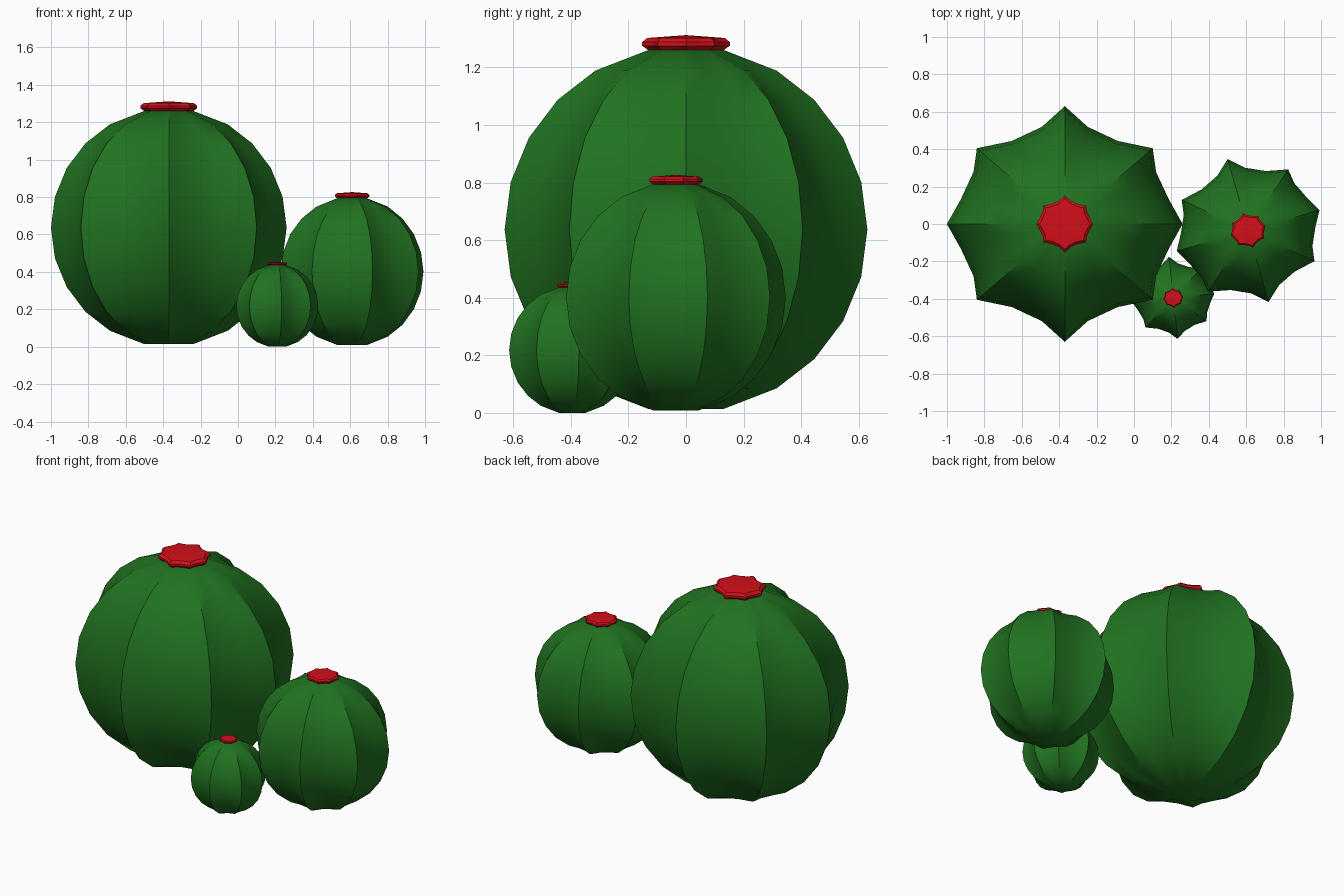
import bpy, bmesh
from math import sin, cos, radians

if "Cube" in bpy.data.objects:
    bpy.data.objects.remove(bpy.data.objects["Cube"])

def material(name, rgb):
    m = bpy.data.materials.new(name)
    m.diffuse_color = (*rgb, 1)
    m.use_nodes = True
    m.node_tree.nodes["Principled BSDF"].inputs["Base Color"].default_value = m.diffuse_color
    return m

GREEN = material("cactus_green", (0.015, 0.17, 0.015))
RED = material("flower_red", (0.65, 0.005, 0.01))

# Ribbed cross-section: one quarter, mirrored into an eight-pointed outline
quarter = [(0.63, 0), (0.557, 0.13), (0.488, 0.278), (0.47, 0.405), (0.283, 0.444), (0.123, 0.519)]
half = quarter + [(0, 0.63)] + [(-x, y) for x, y in reversed(quarter)]
outline = [(x / 0.63, y / 0.63) for x, y in half + [(x, -y) for x, y in reversed(half[1:-1])]]

# Loft the outline through (radius, z) rings and close both ends
def ribbed_solid(name, profile, mat, loc, scale, turn, crown=0):
    bm = bmesh.new()
    rings = [[bm.verts.new((r * x, r * y, z)) for x, y in outline] for r, z in profile]
    n = len(outline)
    for a, b in zip(rings, rings[1:]):
        for i in range(n):
            j = (i + 1) % n
            bm.faces.new((a[i], a[j], b[j], b[i]))
    for ring, lift, top in ((rings[0], 0, False), (rings[-1], crown, True)):
        c = bm.verts.new((0, 0, ring[0].co.z + lift))
        for i in range(n):
            j = (i + 1) % n
            bm.faces.new((ring[i], ring[j], c) if top else (ring[j], ring[i], c))
    me = bpy.data.meshes.new(name)
    bm.to_mesh(me)
    bm.free()
    me.materials.append(mat)
    ob = bpy.data.objects.new(name, me)
    bpy.context.collection.objects.link(ob)
    ob.location = loc
    ob.scale = (scale,) * 3
    ob.rotation_euler.z = radians(turn)
    bpy.ops.object.select_all(action='DESELECT')
    ob.select_set(True)
    bpy.context.view_layer.objects.active = ob
    bpy.ops.object.shade_smooth_by_angle(angle=radians(30))

# Round body and flat star-shaped flower
angles = [12] + list(range(30, 151, 15)) + [168]
body = [(0.63 * sin(radians(a)), 0.637 - 0.637 * cos(radians(a))) for a in angles]
flower = [(0.122, 1.253), (0.152, 1.275), (0.152, 1.288), (0.135, 1.302)]

# Three cacti sharing the same shape
for size, loc, scale, turn in (
        ("large", (-0.37, 0, 0), 1.0, 0),
        ("medium", (0.61, -0.035, 0), 0.63, 16),
        ("small", (0.21, -0.395, -0.005), 0.35, 6)):
    ribbed_solid(size + "_cactus_body", body, GREEN, loc, scale, turn)
    ribbed_solid(size + "_cactus_flower", flower, RED, loc, scale, turn, 0.01)
